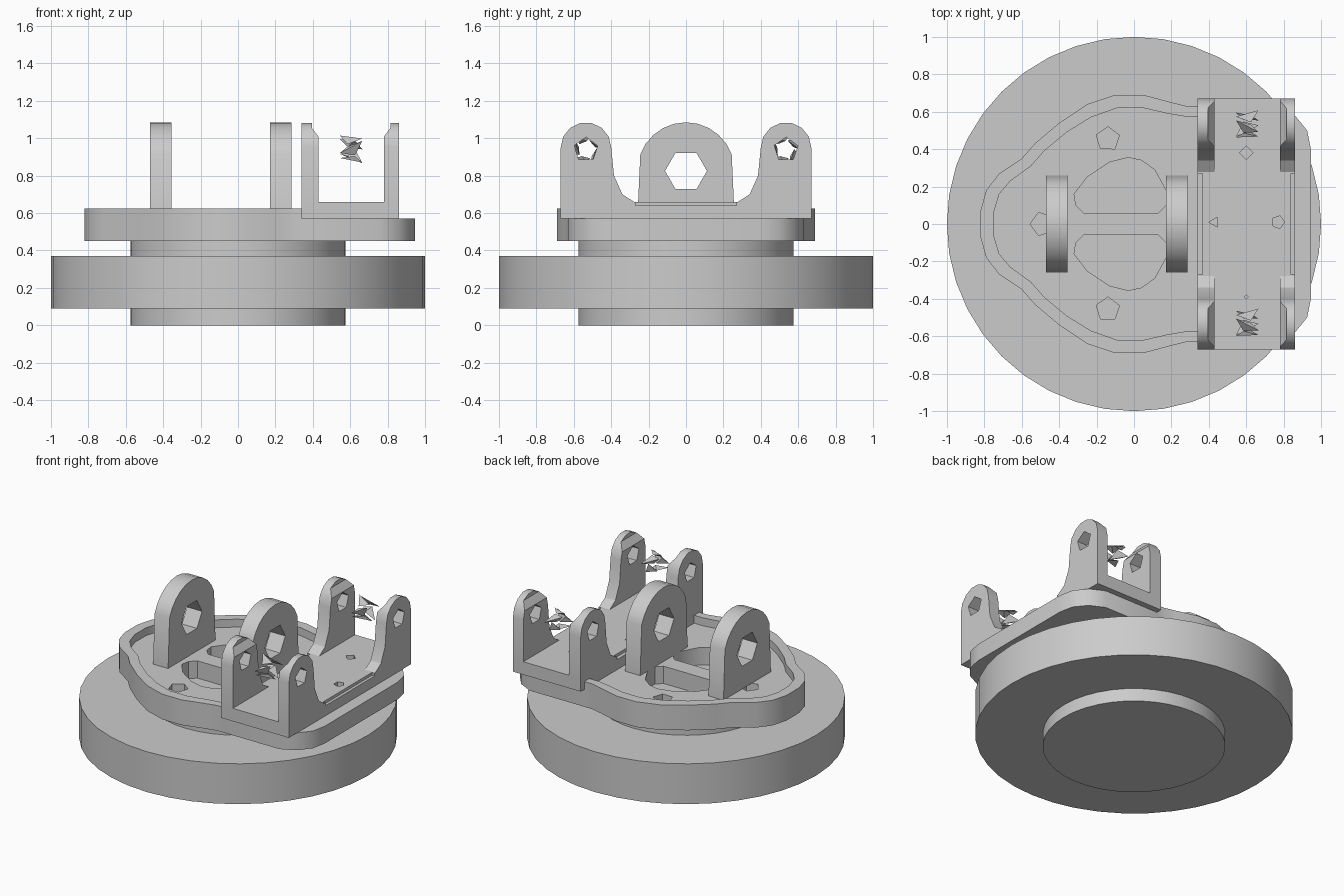
import bpy, bmesh, math
from math import sin, cos, pi, radians
from mathutils import Matrix, Vector

cube = bpy.data.objects.get("Cube")
if cube:
    bpy.data.objects.remove(cube)

grey = bpy.data.materials.new("machined grey")
grey.use_nodes = True
colour = (0.6, 0.6, 0.6, 1)
grey.diffuse_color = colour
grey.node_tree.nodes["Principled BSDF"].inputs["Base Color"].default_value = colour

UP = Matrix.Identity(4)
# Maps a drawn (y, z) profile so that it is extruded along x
SIDE = Matrix(((0, 0, 1, 0), (1, 0, 0, 0), (0, 1, 0, 0), (0, 0, 0, 1)))


def finish(name, mesh, angle=30):
    mesh.materials.clear()
    mesh.materials.append(grey)
    mesh.shade_smooth()
    mesh.set_sharp_from_angle(angle=radians(angle))
    obj = bpy.data.objects.new(name, mesh)
    bpy.context.collection.objects.link(obj)
    return obj


def slab(name, loops, lo, hi, frame=UP, tweak=None):
    """Extrude an outline, with further loops as holes, from lo to hi."""
    curve = bpy.data.curves.new(name, "CURVE")
    curve.dimensions = "2D"
    curve.fill_mode = "BOTH"
    curve.extrude = (hi - lo) / 2
    for loop in loops:
        spline = curve.splines.new("POLY")
        spline.points.add(len(loop) - 1)
        for point, (u, v) in zip(spline.points, loop):
            point.co = (u, v, 0, 1)
        spline.use_cyclic_u = True
    temp = bpy.data.objects.new(name, curve)
    mesh = bpy.data.meshes.new_from_object(temp)
    bpy.data.objects.remove(temp)
    mesh.transform(frame @ Matrix.Translation((0, 0, (lo + hi) / 2)))
    bm = bmesh.new()
    bm.from_mesh(mesh)
    bmesh.ops.remove_doubles(bm, verts=bm.verts, dist=0.0005)
    if tweak:
        for v in bm.verts:
            tweak(v.co)
    bmesh.ops.recalc_face_normals(bm, faces=bm.faces)
    bm.to_mesh(mesh)
    bm.free()
    return finish(name, mesh)


def disc(name, radius, lo, hi, sides=40):
    bm = bmesh.new()
    bmesh.ops.create_cone(bm, cap_ends=True, segments=sides, radius1=radius, radius2=radius,
                          depth=hi - lo, matrix=Matrix.Translation((0, 0, (lo + hi) / 2)))
    mesh = bpy.data.meshes.new(name)
    bm.to_mesh(mesh)
    bm.free()
    return finish(name, mesh)


def ngon(cx, cy, r, sides, turn=0):
    return [(cx + r * cos(turn + 2 * pi * i / sides), cy + r * sin(turn + 2 * pi * i / sides))
            for i in range(sides)]


def flip(loop):
    return [(u, -v) for u, v in reversed(loop)]


# Turntable disc and central hub
disc("base_disc", 1.0, 0.09, 0.37)
disc("hub", 0.575, 0, 0.45)

# Carrier plate with two pockets and three small holes
outer = [(-0.82, 0.07), (-0.79, 0.18), (-0.72, 0.27), (-0.6, 0.35), (-0.53, 0.43), (-0.4, 0.54),
         (-0.25, 0.64), (-0.1, 0.69), (0.05, 0.69), (0.2, 0.65), (0.28, 0.63), (0.34, 0.63)]
inner = [(-0.75, 0.06), (-0.72, 0.16), (-0.66, 0.23), (-0.55, 0.31), (-0.48, 0.39), (-0.36, 0.49),
         (-0.23, 0.57), (-0.09, 0.62), (0.05, 0.62), (0.18, 0.59), (0.27, 0.575), (0.34, 0.575)]
nose = [(0.76, 0.63), (0.86, 0.58), (0.925, 0.5), (0.945, 0.4)]
pocket = [(-0.31, 0.1), (-0.27, 0.06), (0.13, 0.06), (0.17, 0.1), (0.17, 0.18), (0.11, 0.29),
          (0.04, 0.34), (-0.03, 0.355), (-0.13, 0.33), (-0.25, 0.25), (-0.32, 0.16)]
holes = [ngon(-0.14, y, 0.065, 5, 0.3) for y in (0.455, -0.455)] + [ngon(-0.49, 0, 0.065, 5, pi)]
half = outer + nose
slab("carrier_plate", [half + flip(half), pocket, flip(pocket)] + holes, 0.45, 0.57)

# Raised lip around the round part of the plate
slab("plate_lip", [flip(outer) + outer + inner[::-1] + flip(inner)[::-1]], 0.57, 0.625)

# Two central bearing lugs with hexagonal bores
arch = [(0.26 * cos(a), 0.825 + 0.26 * sin(a)) for a in (radians(20 + 14 * i) for i in range(11))]
lug = [(-0.26, 0.57), (0.26, 0.57)] + arch
for name, lo in (("left_lug", 0.17), ("right_lug", -0.47)):
    slab(name, [lug, ngon(0, 0.825, 0.112, 6)], lo, lo + 0.115, SIDE)

# Saddle bracket floor, stepped along both long edges
floor_holes = [ngon(0.43, 0.01, 0.03, 3, pi), ngon(0.77, 0.01, 0.035, 5),
               ngon(0.6, 0.38, 0.036, 4), ngon(0.6, -0.39, 0.01, 4)]
rect = [(0.34, -0.67), (0.86, -0.67), (0.86, 0.67), (0.34, 0.67)]
step = [(0.34, -0.67), (0.86, -0.67), (0.86, -0.27), (0.84, -0.27), (0.84, 0.27), (0.86, 0.27),
        (0.86, 0.67), (0.34, 0.67), (0.34, 0.27), (0.365, 0.27), (0.365, -0.27), (0.34, -0.27)]
slab("saddle_floor", [rect] + floor_holes, 0.57, 0.64)
slab("saddle_floor_top", [step] + floor_holes, 0.64, 0.66)

# Four saddle ears with flared feet and tapered tops
crown = [(0.535 + 0.135 * cos(a), 0.95 + 0.135 * sin(a)) for a in (pi * i / 7 for i in range(8))]
ear = [(0.67, 0.64)] + crown + [(0.385, 0.8), (0.34, 0.7), (0.27, 0.655), (0.27, 0.64)]


def taper(co):
    if co.z > 1.03 and 0.42 < co.x < 0.8:
        co.x += 0.035 if co.x > 0.6 else -0.035


for side, sign in (("back", 1), ("front", -1)):
    outline = [(sign * y, z) for y, z in ear]
    bore = ngon(sign * 0.535, 0.94, 0.066, 5, 0.3)
    for place, lo, hi in (("inner", 0.34, 0.43), ("outer", 0.78, 0.86)):
        slab(f"{side}_{place}_ear", [outline, bore], lo, hi, SIDE, taper)

# Loose jagged ring fragments between the ears
for side, y in (("back", 0.53), ("front", -0.53)):
    bm = bmesh.new()
    centre = Vector((0.605, y, 0.94))

    def rim(x, r, a):
        return bm.verts.new(centre + Vector((x, r * cos(a), r * sin(a))))

    for k in range(5):
        a, s = 2 * pi * k / 5, 1 if k % 2 else -1
        bmesh.ops.convex_hull(bm, input=[rim(-0.06 * s, 0.078, a), rim(0.02 * s, 0.045, a + 0.3),
                                         rim(0.06 * s, 0.07, a + 0.9), rim(-0.02 * s, 0.05, a + 1.3)])
    bmesh.ops.recalc_face_normals(bm, faces=bm.faces)
    mesh = bpy.data.meshes.new(f"{side}_fragment")
    bm.to_mesh(mesh)
    bm.free()
    finish(f"{side}_fragment", mesh, 5)
